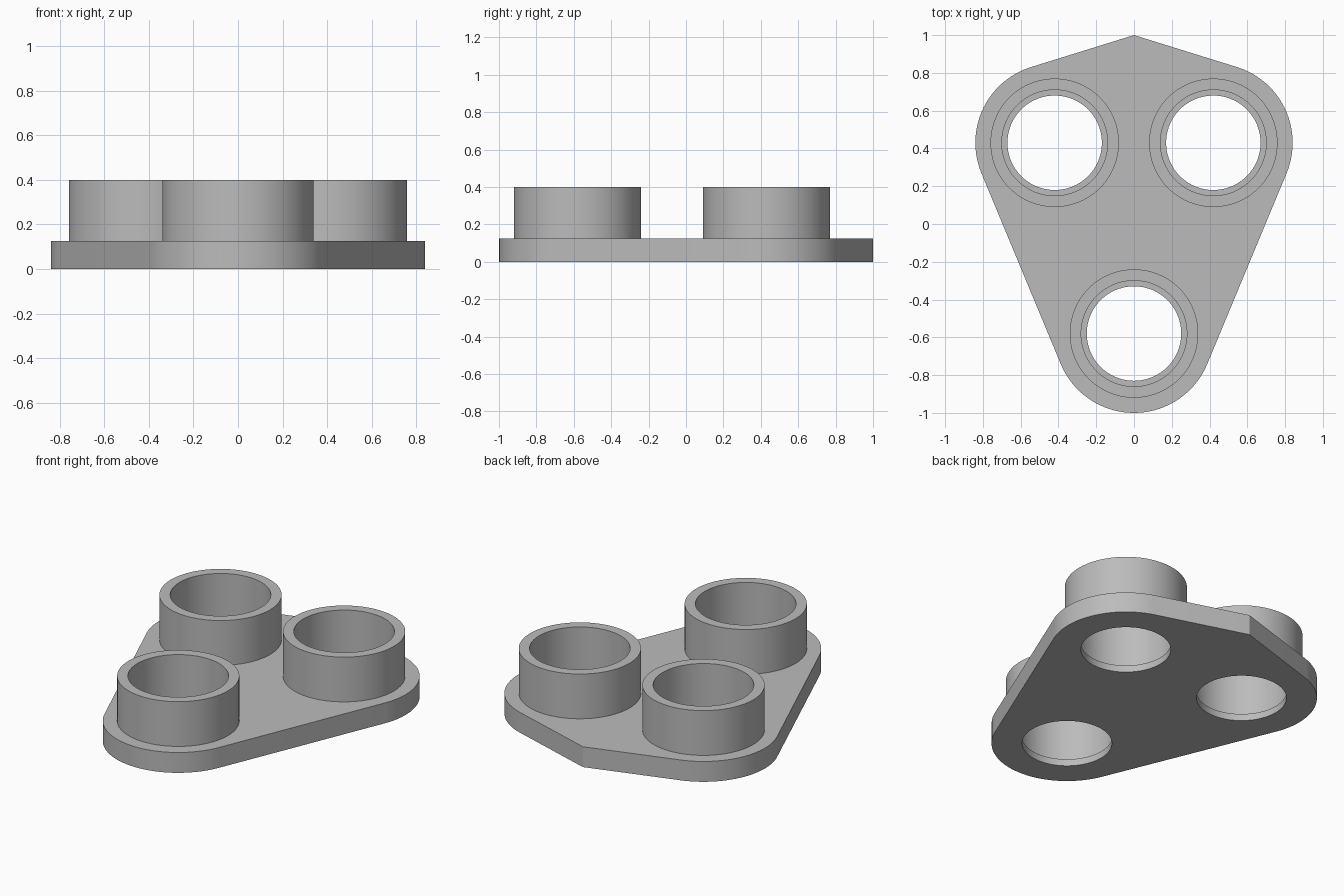
import bpy
import bmesh
from math import cos, sin, tau, radians
from mathutils.geometry import convex_hull_2d

cube = bpy.data.objects.get("Cube")
if cube:
    bpy.data.objects.remove(cube, do_unlink=True)

CENTRES = [(-0.42, 0.43), (0.42, 0.43), (0, -0.58)]
SIDES = 96
PLATE_TOP, LEDGE, RIM = 0.125, 0.042, 0.40

grey = bpy.data.materials.new("plain grey")
grey.use_nodes = True
colour = (0.5, 0.5, 0.5, 1)
grey.diffuse_color = colour
grey.node_tree.nodes["Principled BSDF"].inputs["Base Color"].default_value = colour


def circle(centre, radius):
    return [(centre[0] + radius * cos(tau * i / SIDES),
             centre[1] + radius * sin(tau * i / SIDES)) for i in range(SIDES)]


def prism(name, outline, bottom, top):
    """Extrude a flat outline between two heights."""
    bm = bmesh.new()
    face = bm.faces.new([bm.verts.new((x, y, bottom)) for x, y in outline])
    side = bmesh.ops.extrude_face_region(bm, geom=[face])["geom"]
    verts = [v for v in side if isinstance(v, bmesh.types.BMVert)]
    bmesh.ops.translate(bm, verts=verts, vec=(0, 0, top - bottom))
    bmesh.ops.recalc_face_normals(bm, faces=bm.faces)
    mesh = bpy.data.meshes.new(name)
    bm.to_mesh(mesh)
    bm.free()
    mesh.materials.append(grey)
    obj = bpy.data.objects.new(name, mesh)
    bpy.context.collection.objects.link(obj)
    return obj


def combine(target, tool, operation):
    """Apply a boolean and discard the tool."""
    mod = target.modifiers.new("boolean", 'BOOLEAN')
    mod.object, mod.operation, mod.solver = tool, operation, 'EXACT'
    bpy.context.view_layer.objects.active = target
    bpy.ops.object.modifier_apply(modifier=mod.name)
    bpy.data.objects.remove(tool, do_unlink=True)


# Base plate: rounded lobes wrapped together with a pointed back corner
points = [p for c in CENTRES for p in circle(c, 0.42)] + [(0, 1)]
outline = [points[i] for i in convex_hull_2d(points)]
plate = prism("socket_plate", outline, 0, PLATE_TOP)

# Raised sockets, each with a counterbore and a narrower through hole
for c in CENTRES:
    combine(plate, prism("socket", circle(c, 0.34), PLATE_TOP / 2, RIM), 'UNION')
for c in CENTRES:
    combine(plate, prism("counterbore", circle(c, 0.28), LEDGE, RIM + 0.1), 'DIFFERENCE')
    combine(plate, prism("through_hole", circle(c, 0.25), -0.1, PLATE_TOP), 'DIFFERENCE')

# Smooth curved walls, crisp rims
bpy.ops.object.select_all(action='DESELECT')
plate.select_set(True)
bpy.context.view_layer.objects.active = plate
bpy.ops.object.shade_smooth_by_angle(angle=radians(30))
